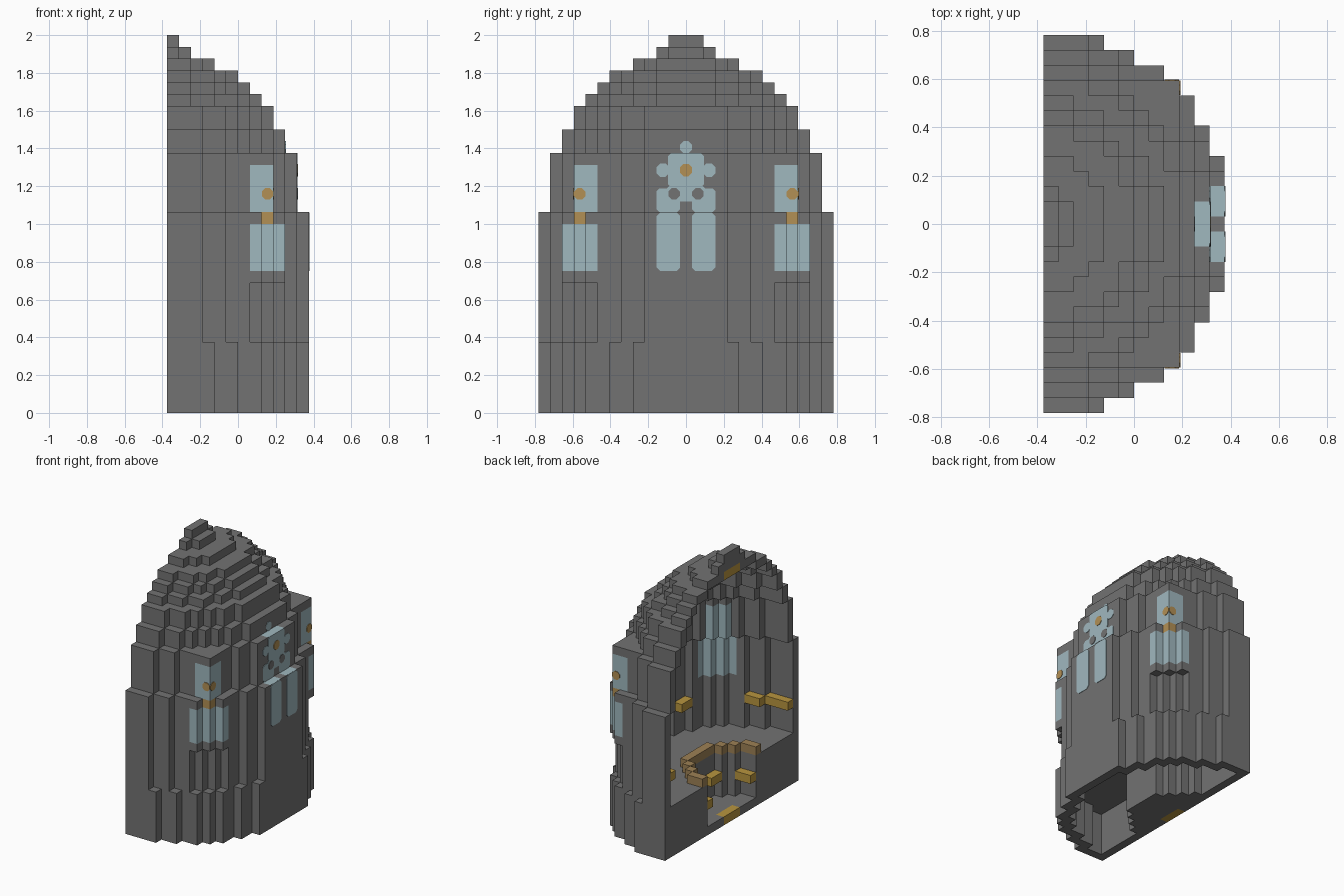
import bpy
import bmesh

V = 1 / 16          # block size
X0 = -0.375         # plane of the open side

if "Cube" in bpy.data.objects:
    bpy.data.objects.remove(bpy.data.objects["Cube"])


def material(name, rgb):
    m = bpy.data.materials.new(name)
    m.use_nodes = True
    m.diffuse_color = (*rgb, 1)
    m.node_tree.nodes["Principled BSDF"].inputs["Base Color"].default_value = (*rgb, 1)
    return m


STONE, GLASS, AMBER, GOLD, WOOD = range(5)
MATS = [
    material("grey stone", (0.17, 0.17, 0.17)),
    material("pale blue glass", (0.35, 0.48, 0.52)),
    material("amber glass", (0.45, 0.28, 0.09)),
    material("gold lamp", (0.48, 0.30, 0.05)),
    material("tan wood", (0.34, 0.22, 0.09)),
]


def finish(name, bm):
    mesh = bpy.data.meshes.new(name)
    bm.to_mesh(mesh)
    bm.free()
    for m in MATS:
        mesh.materials.append(m)
    obj = bpy.data.objects.new(name, mesh)
    bpy.context.collection.objects.link(obj)
    return obj


def disc(i, j, n):
    return i * i + j * j <= (n + 0.5) ** 2


# Radius of each storey, as (top level, radius)
STEPS = [(17, 12), (22, 11), (24, 10), (26, 9), (27, 8),
         (28, 7), (29, 6), (30, 4), (31, 2), (32, 1)]


def radius(k):
    return next((n for top, n in STEPS if k < top), 0)


def basement(i, j, k):
    if i * i + j * j > 165 or (k > 0 and disc(i, j, 4)):
        return False
    return k == 5 or i == 1 or disc(i, j, 5) or not disc(i, j, 11)


def tower(i, j, k):
    n, a = radius(k), abs(j)
    # window bays and dormers on the diagonals
    if 11 <= k < 17 and (i, a) in {(8, 10), (9, 9), (10, 8)}:
        return True
    if 17 <= k < 22 and (i, a) in {(8, 9), (9, 9), (9, 8)}:
        return True
    hollow = k < 29 and disc(i, j, min(n - 1, radius(k + 1)))
    return disc(i, j, n) and not hollow


def wall_lamp(i, a):
    return (a == 11 and i <= 3) or (a == 10 and i in (4, 5)) \
        or (i == 10 and a in (4, 5)) or (i == 11 and a <= 3)


def part_at(i, j, k):
    a = abs(j)
    if k in (0, 29) and i == 1 and a <= 1:
        return "centre_lamps"
    if k == 9 and wall_lamp(i, a):
        return "wall_lamps"
    if k == 3 and ((a == 4 and i <= 2) or (i == 4 and a in (1, 2))):
        return "pit_lamps"
    if k == 6 and disc(i, j, 5) and not disc(i, j, 4):
        return "pit_railing"
    if k < 6:
        return "base" if basement(i, j, k) else None
    if tower(i, j, k):
        return "wall" if k < 17 else "dome"
    return None


PLAIN = {"centre_lamps": GOLD, "wall_lamps": GOLD, "pit_lamps": GOLD, "pit_railing": WOOD}


def colour(part, c, n):
    """Pick the colour of a block face from its centre and direction."""
    if part in PLAIN:
        return PLAIN[part]
    x, y, z = c[0], abs(c[1]), c[2]
    if n[2]:
        ledge = n[2] > 0 and ((z == 17 and x > 11 and 0.5 < y < 2.5)
                              or (z == 22 and x > 10 and y < 1.5))
        return GLASS if ledge else STONE
    if n[0] < 0 or n[1] * c[1] < 0:      # inside of the windows
        corner = 6 <= x <= 10 and 6.5 <= y <= 10.5 and 12 < z < 21
        middle = x >= 10 and 0.5 < y < 2.5 and 12 < z < 19
        return GLASS if corner or middle else STONE
    if 7 <= x <= 10 and 7.5 <= y <= 10.5 and 12 < z < 16:
        return GLASS
    if 7 <= x <= 9 and 7.5 <= y <= 9.5 and 17 < z < 21:
        return GLASS
    if 8 <= x <= 9 and 8.5 <= y <= 9.5 and 16 < z < 17:
        return AMBER
    return STONE


# Fill the block grid
cells = {}
for k in range(32):
    for i in range(1, 13):
        for j in range(-12, 13):
            part = part_at(i, j, k)
            if part:
                cells[i, j, k] = part

# One mesh per part, made of the exposed block faces
meshes = {}
for (i, j, k), part in cells.items():
    bm = meshes.setdefault(part, bmesh.new()) if part not in meshes else meshes[part]
    mid = (i - 0.5, j, k + 0.5)
    for axis in range(3):
        for s in (-1, 1):
            n = [0, 0, 0]
            n[axis] = s
            if (i + n[0], j + n[1], k + n[2]) in cells:
                continue
            c = [m + d / 2 for m, d in zip(mid, n)]
            u, w = (axis + 1) % 3, (axis + 2) % 3
            verts = []
            for du, dw in ((-1, -1), (1, -1), (1, 1), (-1, 1))[::s]:
                p = list(c)
                p[u] += du / 2
                p[w] += dw / 2
                verts.append(bm.verts.new((X0 + p[0] * V, p[1] * V, p[2] * V)))
            bm.faces.new(verts).material_index = colour(part, c, n)
for part, bm in meshes.items():
    bmesh.ops.remove_doubles(bm, verts=bm.verts, dist=0.001)
    finish(part, bm)


def plate(name, mat, axis, level, u, z, hu, hz, cut, lift=0.003):
    """Thin octagonal plate on a wall facing +x ('x') or +-y ('y')."""
    bm = bmesh.new()
    ring = [(hu, hz - cut), (hu - cut, hz), (cut - hu, hz), (-hu, hz - cut),
            (-hu, cut - hz), (cut - hu, -hz), (hu - cut, -hz), (hu, cut - hz)]
    out = lift if level > 0 else -lift

    def point(a, b, d):
        return (level + d, u + a, z + b) if axis == "x" else (u + a, level + d, z + b)

    front = [bm.verts.new(point(a, b, out)) for a, b in ring]
    back = [bm.verts.new(point(a, b, 0)) for a, b in ring]
    bm.faces.new(front)
    bm.faces.new(back[::-1])
    for q in range(8):
        r = (q + 1) % 8
        bm.faces.new((front[q], back[q], back[r], front[r]))
    bmesh.ops.recalc_face_normals(bm, faces=bm.faces)
    for f in bm.faces:
        f.material_index = mat
    finish(name, bm)


def dot(name, mat, axis, level, u, z, r, lift):
    plate(name, mat, axis, level, u, z, r, r, r * 0.586, lift)


# Main window: two lancets and a flower-shaped light
LOW, MID, TOP = X0 + 12 * V, X0 + 11 * V, X0 + 10 * V
for s, side in ((1, "left"), (-1, "right")):
    plate(f"lancet_lower_{side}", GLASS, "x", LOW, s * 1.5 * V, 0.906, V, 0.156, 0.02)
    plate(f"lancet_upper_{side}", GLASS, "x", MID, s * 1.5 * V, 1.125, V, 0.0625, 0.015)
    dot(f"flower_petal_{side}", GLASS, "x", MID, s * 0.122, 1.285, 0.035, 0.003)
    dot(f"stone_boss_{side}", STONE, "x", MID, s * 0.0625, 1.16, 0.03, 0.006)
plate("window_head", GLASS, "x", MID, 0, 1.16, 0.1, 0.04, 0.01)
plate("flower_body", GLASS, "x", MID, 0, 1.285, 0.095, 0.09, 0.015)
dot("flower_tip", GLASS, "x", TOP, 0, 1.407, 0.032, 0.003)
dot("flower_heart", AMBER, "x", MID, 0, 1.285, 0.033, 0.006)

# Amber rounds on the dormer corners
for s, side in ((1, "left"), (-1, "right")):
    dot(f"dormer_round_front_{side}", AMBER, "x", X0 + 9 * V, s * 9 * V, 1.16, 0.03, 0.004)
    dot(f"dormer_round_side_{side}", AMBER, "y", s * 9.5 * V, X0 + 8.5 * V, 1.16, 0.03, 0.004)
